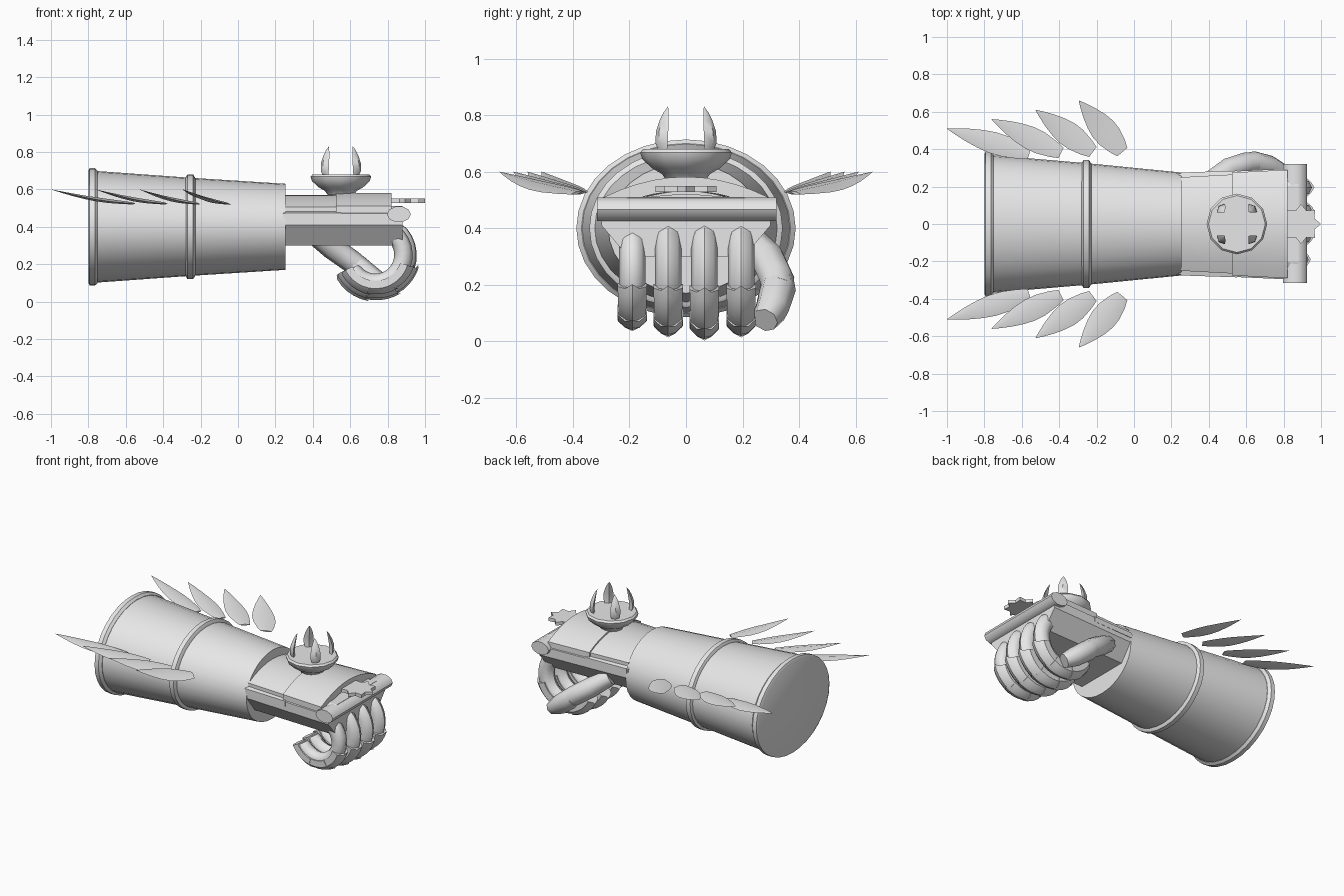
import bpy, bmesh, math
from mathutils import Vector

if "Cube" in bpy.data.objects:
    bpy.data.objects.remove(bpy.data.objects["Cube"])

steel = bpy.data.materials.new("pale steel")
steel.diffuse_color = (0.8, 0.8, 0.8, 1)
steel.use_nodes = True
steel.node_tree.nodes["Principled BSDF"].inputs["Base Color"].default_value = steel.diffuse_color


def finish(name, bm, angle=35):
    bmesh.ops.remove_doubles(bm, verts=bm.verts, dist=1e-5)
    bmesh.ops.recalc_face_normals(bm, faces=bm.faces)
    me = bpy.data.meshes.new(name)
    bm.to_mesh(me)
    bm.free()
    me.materials.append(steel)
    me.shade_smooth()
    me.set_sharp_from_angle(angle=math.radians(angle))
    ob = bpy.data.objects.new(name, me)
    bpy.context.collection.objects.link(ob)
    return ob


def loft(name, rings, angle=35):
    """Skin a closed solid over a list of equal-length point rings."""
    bm = bmesh.new()
    vs = [[bm.verts.new(p) for p in r] for r in rings]
    n = len(rings[0])
    for a, b in zip(vs, vs[1:]):
        for i in range(n):
            j = (i + 1) % n
            bm.faces.new((a[i], a[j], b[j], b[i]))
    bm.faces.new(vs[0][::-1])
    bm.faces.new(vs[-1])
    return finish(name, bm, angle)


def oval(n, ry, rz):
    return [(ry * math.cos(2 * math.pi * i / n), rz * math.sin(2 * math.pi * i / n)) for i in range(n)]


def sleeve(name, stations, n=32, cz=0.4):
    """Oval tube along x from (x, half width, half height)."""
    return loft(name, [[(x, y, cz + z) for y, z in oval(n, ry, rz)] for x, ry, rz in stations])


# Forearm sleeve and its two raised bands
sleeve("forearm_sleeve", [(-0.78, 0.37, 0.3), (-0.25, 0.325, 0.262), (0.255, 0.275, 0.23)])
sleeve("cuff_band", [(-0.8, 0.372, 0.3), (-0.793, 0.388, 0.314), (-0.765, 0.388, 0.314), (-0.75, 0.37, 0.3)])
sleeve("middle_band", [(-0.28, 0.325, 0.264), (-0.27, 0.342, 0.28), (-0.24, 0.342, 0.28), (-0.228, 0.322, 0.26)])

# Palm with slanted lower sides
palm = [(-0.2, 0.3), (0.2, 0.3), (0.29, 0.41), (0.29, 0.47), (0.2, 0.51), (-0.2, 0.51), (-0.29, 0.47), (-0.29, 0.41)]
loft("palm", [[(x, y * s, z) for y, z in palm] for x, s in ((0.24, 0.93), (0.88, 1.03))], 20)


# Arched plates on the back of the hand
def arch_plate(name, x0, x1, w0, w1, side, top, thick):
    def ring(x, w):
        t = [-1 + i / 5 for i in range(11)]
        up = [(x, w * u, side + (top - side) * (1 - u * u)) for u in t]
        return up + [(px, py, pz - thick) for px, py, pz in reversed(up)]
    loft(name, [ring(x0, w0), ring(x1, w1)])


arch_plate("side_plate", 0.25, 0.55, 0.275, 0.285, 0.475, 0.52, 0.035)
arch_plate("rear_hand_plate", 0.25, 0.53, 0.25, 0.265, 0.505, 0.57, 0.04)
arch_plate("front_hand_plate", 0.525, 0.82, 0.275, 0.29, 0.51, 0.582, 0.05)

# Knuckle bar
loft("knuckle_bar", [[(0.86 + a, y, 0.467 + b) for a, b in oval(10, 0.064, 0.043)] for y in (-0.315, 0.32)], 40)

# Eight-pointed star plate above the knuckles
star = []
for i in range(16):
    r = 0.107 if i % 2 == 0 else 0.077
    t = math.pi * i / 8
    star.append((0.893 + r * math.cos(t), r * math.sin(t)))
loft("star_plate", [[(x, y, z) for x, y in star] for z in (0.528, 0.55)])


# Curled fingers: angle 0 points forward, growing angle curls under the palm
def finger(number, y0, size, cx, cz):
    def pt(deg, out, y):
        r = (0.17 + out) * size
        t = math.radians(deg)
        return (cx + r * math.cos(t), y0 + y, cz - r * math.sin(t))

    rings = []
    for deg, s in [(-68, 0.15), (-62, 0.6), (-52, 0.9)] + [(-40 + 12 * i, 1) for i in range(16)] + [(150, 0.85)]:
        rings.append([pt(deg, 0.056 * s * a, 0.047 * s * b) for a, b in oval(8, 1, 1)])
    loft(f"finger_{number}", rings, 50)
    # Overlapping keeled plates along the outside of the curl
    for k, (start, end) in enumerate(((18, 64), (60, 106), (102, 153))):
        plate = []
        for i in range(6):
            f = i / 5
            w, h = 0.052 - 0.004 * f, 0.075 - 0.008 * f
            sec = [(-w, -0.012), (-w, 0.035), (-w * 0.5, h * 0.85), (0, h),
                   (w * 0.5, h * 0.85), (w, 0.035), (w, -0.012)]
            plate.append([pt(start + (end - start) * f - (5 if y == 0 else 0), o, y) for y, o in sec])
        loft(f"finger_{number}_plate_{k + 1}", plate, 30)


for number, (y0, size, cx, cz) in enumerate(((-0.19, 0.88, 0.735, 0.25), (-0.063, 0.97, 0.733, 0.25),
                                             (0.065, 1.0, 0.73, 0.246), (0.195, 0.97, 0.733, 0.25))):
    finger(number + 1, y0, size, cx, cz)


# Thumb in two jointed sections
def tube(name, path, radii, n=8):
    pts = [Vector(p) for p in path]
    rings = []
    for i, p in enumerate(pts):
        d = (pts[min(i + 1, len(pts) - 1)] - pts[max(i - 1, 0)]).normalized()
        u = d.cross(Vector((0, 1, 0))).normalized()
        v = d.cross(u)
        rings.append([p + radii[i] * (u * a + v * b) for a, b in oval(n, 1, 1)])
    loft(name, rings, 50)


tube("thumb_base", [(0.4, 0.23, 0.36), (0.5, 0.29, 0.29), (0.6, 0.322, 0.22), (0.66, 0.325, 0.18)],
     [0.05, 0.062, 0.062, 0.055])
tube("thumb_tip", [(0.61, 0.325, 0.21), (0.64, 0.325, 0.185), (0.73, 0.305, 0.115), (0.79, 0.28, 0.075)],
     [0.058, 0.064, 0.06, 0.046])

# Twelve-sided dish on the back of the hand
loft("dish", [[(0.55 + x, y, z) for x, y in oval(12, r, r)] for z, r in
              ((0.57, 0.07), (0.592, 0.085), (0.612, 0.12), (0.645, 0.155), (0.668, 0.162), (0.68, 0.152))], 30)


# Four blade-shaped horns round the dish
for i in range(4):
    t = math.radians(45 + 90 * i)
    radial = Vector((math.cos(t), math.sin(t), 0))
    side = Vector((-math.sin(t), math.cos(t), 0))
    rings = []
    for z, r, w in ((0.67, 0.115, 0.02), (0.70, 0.122, 0.03), (0.74, 0.12, 0.031),
                    (0.78, 0.11, 0.023), (0.81, 0.1, 0.012), (0.83, 0.09, 0.001)):
        c = Vector((0.55, 0, z)) + radial * r
        rings.append([c + side * w, c + radial * w * 0.5, c - side * w, c - radial * w * 0.5])
    loft(f"horn_{i + 1}", rings, 50)

# Four leaf-shaped feathers on each side: base, tip, half width
feathers = (((-0.56, 0.375), (-1.0, 0.51), 0.058), ((-0.39, 0.38), (-0.762, 0.56), 0.062),
            ((-0.22, 0.385), (-0.527, 0.61), 0.066), ((-0.062, 0.385), (-0.295, 0.66), 0.07))
for i, (base, tip, half) in enumerate(feathers):
    for sign, label in ((1, "left"), (-1, "right")):
        b = Vector((base[0], base[1] * sign, 0.525))
        d = Vector((tip[0], tip[1] * sign, 0.6)) - b
        across = Vector((-d.y, d.x, 0)).normalized()
        across.z = -across.x * 0.2
        up = Vector((0, 0, 1))
        rings = []
        for f, w in ((0, 0.5), (0.12, 0.75), (0.3, 0.98), (0.45, 1), (0.6, 0.85), (0.75, 0.6), (0.9, 0.27), (1, 0.01)):
            c = b + d * f - up * 0.012 * math.sin(math.pi * f)
            e = across * half * w
            h = up * 0.011 * w
            rings.append([c + e, c + h, c - e, c - h])
        loft(f"feather_{label}_{i + 1}", rings, 50)
